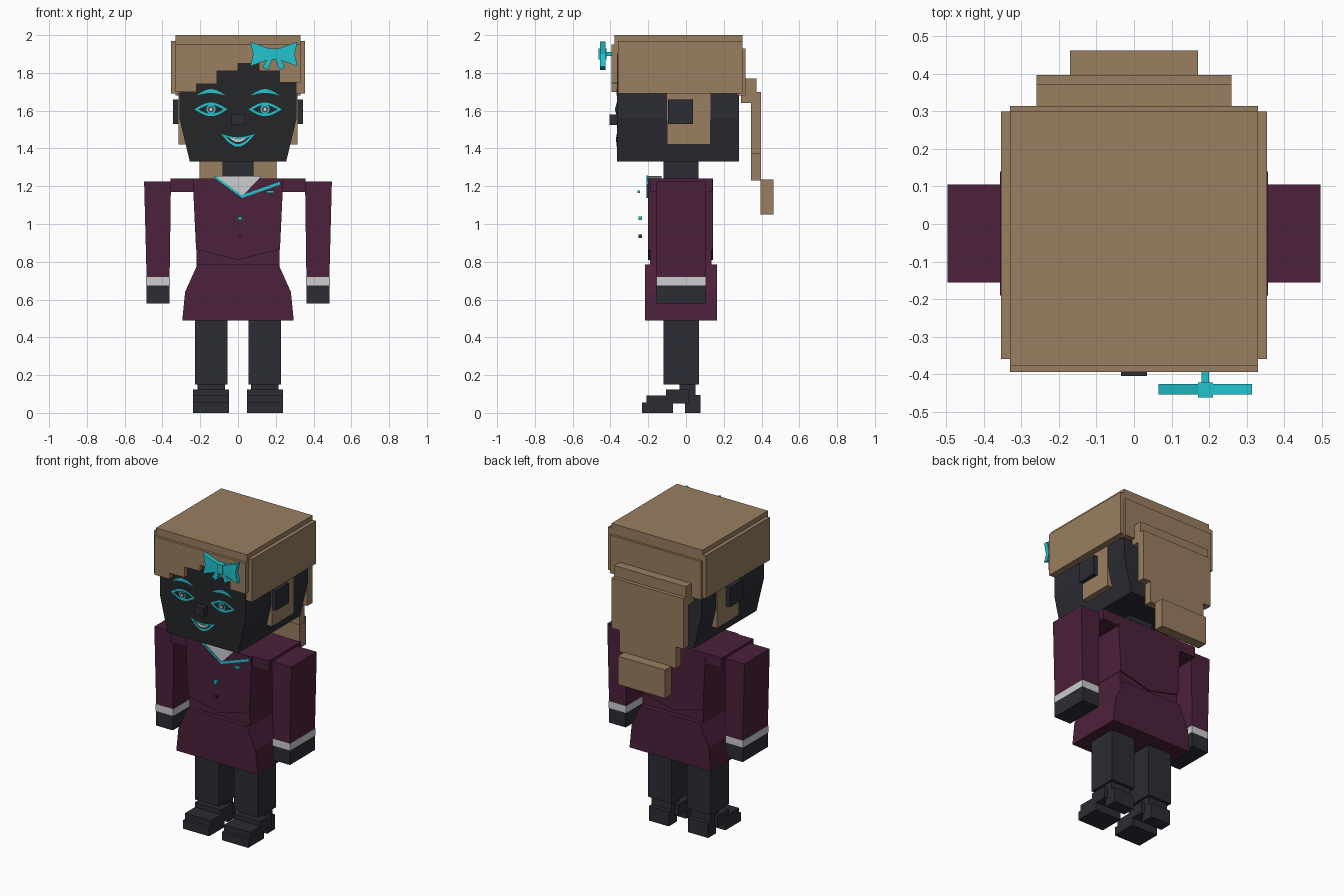
import bpy, bmesh, math

cube = bpy.data.objects.get("Cube")
if cube:
    bpy.data.objects.remove(cube, do_unlink=True)


def material(name, red, green, blue):
    mat = bpy.data.materials.new(name)
    mat.use_nodes = True
    mat.diffuse_color = (red, green, blue, 1)
    shader = mat.node_tree.nodes["Principled BSDF"]
    shader.inputs["Base Color"].default_value = mat.diffuse_color
    return mat


charcoal = material("charcoal", .025, .026, .035)
black = material("face black", .018, .019, .021)
brown = material("hair brown", .32, .21, .12)
plum = material("plum cloth", .072, .015, .045)
cyan = material("bright cyan", .015, .56, .62)
pale = material("pale grey", .6, .61, .63)
maroon = material("dark red", .12, .02, .03)


def prism(name, mat, outline, y):
    """Extrude an x-z outline through the depth range y."""
    front, back = y
    bm = bmesh.new()
    face = bm.faces.new([bm.verts.new((x, front, z)) for x, z in outline])
    extruded = bmesh.ops.extrude_face_region(bm, geom=[face])["geom"]
    moved = [v for v in extruded if isinstance(v, bmesh.types.BMVert)]
    bmesh.ops.translate(bm, verts=moved, vec=(0, back - front, 0))
    bmesh.ops.recalc_face_normals(bm, faces=bm.faces)
    mesh = bpy.data.meshes.new(name)
    bm.to_mesh(mesh)
    bm.free()
    mesh.materials.append(mat)
    part = bpy.data.objects.new(name, mesh)
    bpy.context.scene.collection.objects.link(part)


def rectangle(x, z):
    (left, right), (low, high) = x, z
    return [(left, low), (right, low), (right, high), (left, high)]


def box(name, mat, x, y, z):
    prism(name, mat, rectangle(x, z), y)


def centred(name, mat, half, y, z):
    box(name, mat, (-half, half), y, z)


def symmetric(name, mat, half_outline, y):
    """Outline given by its left-hand points, bottom to top."""
    mirrored = [(-x, z) for x, z in reversed(half_outline)]
    prism(name, mat, half_outline + mirrored, y)


def pair(name, mat, outline, y, middle=0):
    """One outline repeated on both sides of a middle line."""
    for side, sign in (("left", 1), ("right", -1)):
        prism(f"{side}_{name}", mat, [(middle + sign * x, z) for x, z in outline], y)


def pair_box(name, mat, x, y, z):
    pair(name, mat, rectangle(x, z), y)


def lens(x, z, width, top, bottom, steps=12):
    """Almond or crescent between two arcs that share their corners."""
    def arc(i, height):
        t = 2 * i / steps - 1
        return x + width * t, z + height * math.cos(t * math.pi / 2)
    lower = [arc(i, bottom) for i in range(steps + 1)]
    upper = [arc(i, top) for i in range(steps - 1, 0, -1)]
    return lower + upper


def disc(x, z, radius, steps=12):
    angles = [math.tau * i / steps for i in range(steps)]
    return [(x + radius * math.cos(a), z + radius * math.sin(a)) for a in angles]


# Landmarks shared by neighbouring parts
crown, hairline, chin = 2, 1.7, 1.33
shoulder, hem, ankle = 1.24, .49, .15
wrist, knuckle = .72, .675
face_front, chest_front = -.365, -.2

# Head
head_outline = [(.255, chin), (.31, 1.56), (.31, 1.9)]
symmetric("head", charcoal, head_outline, y=(-.36, .28))
symmetric("face_plate", black, head_outline, y=(face_front, -.36))
centred("nose", charcoal, half=.035, y=(-.405, face_front), z=(1.525, 1.58))
pair_box("ear", charcoal, x=(.3, .343), y=(-.095, .037), z=(1.53, 1.66))
centred("neck", charcoal, half=.083, y=(-.12, .065), z=(1.2, chin))


def paint(name, mat, outline, layer):
    prism(name, mat, outline, y=(face_front - .002 * layer, face_front))


# Painted eyes, brows and mouth
eye_height = 1.607
for side, eye in (("left", .143), ("right", -.143)):
    paint(f"{side}_eye_rim", cyan, lens(eye, eye_height, .087, .036, -.036), layer=1)
    paint(f"{side}_eye_inside", black, lens(eye, eye_height, .066, .024, -.024), layer=2)
    rings = (("iris", cyan, .025), ("pupil", maroon, .016), ("glint", pale, .009))
    for layer, (ring, mat, radius) in enumerate(rings, start=3):
        paint(f"{side}_{ring}", mat, disc(eye, eye_height, radius), layer)
    paint(f"{side}_eyebrow", cyan, lens(eye, 1.68, .077, .034, .014), layer=1)
paint("lips", cyan, lens(0, 1.477, .09, -.018, -.068), layer=1)
paint("mouth_inside", black, lens(0, 1.463, .066, -.012, -.04), layer=2)
paint("teeth", pale, lens(0, 1.46, .05, -.01, -.027), layer=3)

# Hair cap
centred("hair_top", brown, half=.33, y=(-.378, .3), z=(1.9, crown))
pair_box("hair_side", brown, x=(.305, .355), y=(-.36, .3), z=(1.69, 1.97))
pair_box("sideburn", brown, x=(.27, .315), y=(-.1, .13), z=(1.42, hairline))
centred("hair_back", brown, half=.33, y=(.27, .315), z=(1.68, 1.93))

# Fringe cut in equal steps
step = .11
fringe = [(3 * step, 1.95), (-3 * step, 1.95)]
for column, lift in enumerate((0, .04, .11, .15, .11, .05), start=-3):
    level = hairline + lift
    fringe += [(column * step, level), ((column + 1) * step, level)]
prism("fringe", brown, fringe, y=(-.395, -.362))

# Ponytail
tail_depth = (.345, .397)
centred("ponytail_root", brown, half=.26, y=(.29, .372), z=(1.64, 1.77))
centred("ponytail_upper", brown, half=.26, y=tail_depth, z=(1.37, hairline))
centred("ponytail_lower", brown, half=.205, y=tail_depth, z=(1.23, 1.37))
centred("ponytail_tip", brown, half=.17, y=(.395, .462), z=(1.05, 1.235))

# Hair bow
bow, bow_height = .19, 1.9
wing = [(0, -.02), (.125, -.065), (.11, 0), (.125, .065), (0, .02)]
ribbon = [(0, 0), (.03, -.085), (.06, -.07), (.02, 0)]
for name, shape in (("bow_wing", wing), ("bow_ribbon", ribbon)):
    outline = [(x, bow_height + z) for x, z in shape]
    pair(name, cyan, outline, y=(-.455, -.427), middle=bow)


def bow_block(name, half_width, half_height, y):
    x = (bow - half_width, bow + half_width)
    box(name, cyan, x, y, z=(bow_height - half_height, bow_height + half_height))


bow_block("bow_knot", half_width=.02, half_height=.03, y=(-.462, -.422))
bow_block("bow_stem", half_width=.01, half_height=.01, y=(-.43, -.39))

# Jacket and skirt
jacket = [(0, .81), (.222, .865), (.24, shoulder)]
symmetric("jacket", plum, jacket, y=(chest_front, .142))
centred("shoulders", plum, half=.357, y=(-.19, .14), z=(1.17, shoulder))
centred("waist", plum, half=.22, y=(-.19, .135), z=(.77, .87))
symmetric("skirt", plum, [(.295, hem), (.28, .64), (.215, .785)], y=(-.217, .163))

# Shirt and collar, meeting at the point of the neckline
point = (.02, 1.145)
collar_top = 1.255


def trim(name, end):
    """Thin band from the neckline point up to its outer end."""
    lower = [(x, z - .008) for x, z in (point, end)]
    upper = [(x, z + .008) for x, z in (end, point)]
    prism(name, cyan, lower + upper, y=(chest_front - .008, chest_front))


prism("shirt", pale, [(-.12, collar_top), point, (.125, collar_top)], y=(-.203, -.13))
prism("left_lapel", plum, [point, (.22, 1.22), (.22, shoulder), (.12, shoulder)], y=(-.205, -.19))
prism("jacket_flap", plum, [(-.05, 1.06), point, (.22, 1.21), (.22, 1.16)], y=(-.202, -.19))
trim("left_collar_trim", end=(.225, 1.217))
trim("right_collar_trim", end=(-.125, 1.25))
box("pocket_trim", cyan, x=(.15, .19), y=(-.257, -.243), z=(1.165, 1.178))
for name, mat, low in (("upper_button", cyan, 1.02), ("lower_button", plum, .925)):
    box(name, mat, x=(0, .02), y=(-.252, -.232), z=(low, low + .02))

# Arms
arm_depth = (-.156, .105)
sleeve = [(.362, wrist), (.484, wrist), (.497, 1.225), (.355, 1.225)]
pair("sleeve", plum, sleeve, arm_depth)
pair_box("cuff", pale, x=(.36, .487), y=arm_depth, z=(knuckle, wrist))
pair_box("hand", charcoal, x=(.363, .485), y=arm_depth, z=(.58, knuckle))

# Legs and shoes
shoe, narrow = (.047, .237), (.07, .215)
pair_box("leg", charcoal, x=(.055, .228), y=(-.12, .07), z=(ankle, hem + .03))
pair_box("ankle", charcoal, x=narrow, y=(-.035, .05), z=(.09, ankle))
pair_box("instep", charcoal, x=shoe, y=(-.107, .012), z=(.05, .125))
pair_box("toe", charcoal, x=shoe, y=(-.21, -.07), z=(0, .093))
pair_box("toe_cap", charcoal, x=shoe, y=(-.232, -.2), z=(0, .055))
pair_box("heel", charcoal, x=narrow, y=(-.005, .078), z=(0, .095))
